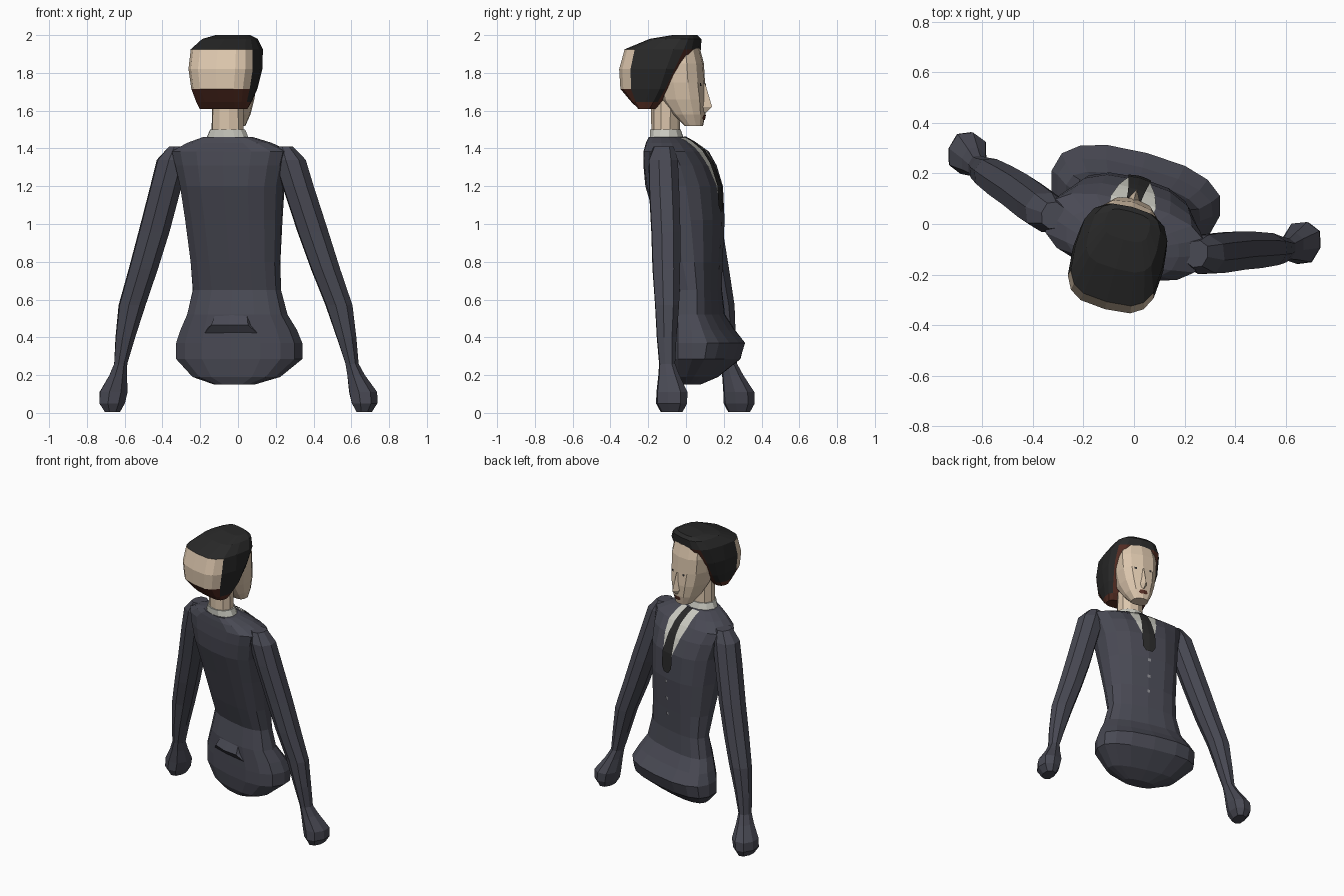
import bpy, bmesh, math
from mathutils import Matrix, Vector
from mathutils.bvhtree import BVHTree

# The figure is symmetric in its own frame, then turned 15 degrees
PLACE = Matrix.Translation((-0.024, 0.006, 0)) @ Matrix.Rotation(math.radians(-15), 4, 'Z')


def material(name, rgb):
    m = bpy.data.materials.new(name)
    m.diffuse_color = (*rgb, 1)
    return m


SUIT = material("suit_grey", (0.066, 0.067, 0.088))
SKIN = material("skin", (0.72, 0.57, 0.42))
BLACK = material("hair_black", (0.022, 0.022, 0.022))
BROWN = material("hair_brown", (0.095, 0.028, 0.018))
WHITE = material("shirt_white", (0.60, 0.60, 0.54))
BUTTON = material("button_grey", (0.25, 0.25, 0.27))


def finish(name, bm, mats, rule=None):
    """Paint faces by rule, place in the world, return a tree of the surface."""
    bm.normal_update()
    if rule:
        for f in bm.faces:
            f.material_index = rule(f.calc_center_median(), f.normal)
    tree = BVHTree.FromBMesh(bm)
    bm.transform(PLACE)
    me = bpy.data.meshes.new(name)
    bm.to_mesh(me)
    bm.free()
    for m in mats:
        me.materials.append(m)
    bpy.context.collection.objects.link(bpy.data.objects.new(name, me))
    return tree


def loft(name, rings, n, e, mats, rule=None):
    """Rings: (z, centre x, half width, back y, widest y, front y), bottom to top."""
    bm = bmesh.new()
    rows = []
    for z, cx, w, vb, vc, vf in rings:
        row = []
        for i in range(n):
            a = 2 * math.pi * i / n
            c, s = math.cos(a), math.sin(a)
            px = math.copysign(abs(c) ** e, c)
            py = math.copysign(abs(s) ** e, s)
            row.append(bm.verts.new((cx + w * px, vc + py * (vf - vc if s > 0 else vc - vb), z)))
        rows.append(row)
    for r0, r1 in zip(rows, rows[1:]):
        for i in range(n):
            j = (i + 1) % n
            bm.faces.new((r0[i], r0[j], r1[j], r1[i]))
    bm.faces.new(rows[0][::-1])
    bm.faces.new(rows[-1])
    bmesh.ops.recalc_face_normals(bm, faces=bm.faces)
    return finish(name, bm, mats, rule)


def decal(name, tree, outline, mat, lift, cx=0.0, steps=4, cols=4):
    """Thin patch laid on the front of a surface; outline: (z, half width), top down."""
    pts = []
    for (z0, w0), (z1, w1) in zip(outline, outline[1:]):
        pts += [(z0 + (z1 - z0) * k / steps, w0 + (w1 - w0) * k / steps) for k in range(steps)]
    pts.append(outline[-1])
    bm = bmesh.new()
    rows = []
    for z, w in pts:
        row = []
        for k in range(cols + 1):
            x = cx + w * (2 * k / cols - 1)
            hit, nor, _, _ = tree.ray_cast(Vector((x, 1, z)), Vector((0, -1, 0)))
            if hit is None:
                hit, nor = Vector((x, 0, z)), Vector((0, 1, 0))
            row.append(bm.verts.new(hit + nor * lift))
        rows.append(row)
    for a, b in zip(rows, rows[1:]):
        for k in range(cols):
            bm.faces.new((a[k], a[k + 1], b[k + 1], b[k]))
    finish(name, bm, [mat])


# Jacket and hips
torso = loft("torso", [
    (0.15, 0, 0.11, -0.025, 0.02, 0.06),
    (0.19, 0, 0.24, -0.045, 0.06, 0.14),
    (0.285, 0, 0.345, -0.06, 0.12, 0.255),
    (0.37, 0, 0.345, -0.06, 0.12, 0.285),
    (0.44, 0, 0.318, -0.06, 0.11, 0.225),
    (0.52, 0, 0.275, -0.06, 0.08, 0.175),
    (0.65, 0, 0.242, -0.035, 0.07, 0.165),
    (0.80, 0, 0.245, -0.085, 0.04, 0.172),
    (1.02, 0, 0.262, -0.15, 0.00, 0.184),
    (1.20, 0, 0.280, -0.205, -0.03, 0.174),
    (1.31, 0, 0.305, -0.212, -0.045, 0.135),
    (1.385, 0, 0.325, -0.208, -0.05, 0.085),
    (1.43, 0, 0.23, -0.205, -0.08, 0.03),
    (1.46, 0, 0.135, -0.20, -0.11, -0.025),
], 16, 0.8, [SUIT])

# Hem fold at the back of the jacket
loft("jacket_hem", [
    (0.42, 0, 0.175, -0.056, 0.0, 0.03),
    (0.465, 0, 0.12, -0.095, 0.0, 0.03),
    (0.53, 0, 0.10, -0.052, 0.0, 0.03),
], 8, 0.5, [SUIT])

# Shirt front, tie and jacket buttons
decal("shirt_front", torso, [(1.455, 0.08), (1.38, 0.092), (1.28, 0.068), (1.13, 0.025)], WHITE, 0.004)
decal("tie", torso, [(1.455, 0.026), (1.36, 0.03), (1.2, 0.045), (1.1, 0.045), (1.065, 0.02)], BLACK, 0.009)
for z in (1.0, 0.88, 0.77):
    decal("jacket_button", torso, [(z + 0.01, 0.01), (z - 0.01, 0.01)], BUTTON, 0.006, steps=1, cols=1)

# Arms with closed hands
ARM = [  # z, x, half width, y, half depth
    (0.005, 0.69, 0.04, 0.10, 0.06), (0.05, 0.692, 0.07, 0.10, 0.085),
    (0.11, 0.684, 0.077, 0.10, 0.085), (0.20, 0.652, 0.048, 0.075, 0.058),
    (0.26, 0.634, 0.036, 0.06, 0.044), (0.40, 0.606, 0.054, 0.05, 0.054),
    (0.57, 0.567, 0.074, 0.042, 0.066), (0.76, 0.50, 0.08, 0.02, 0.076),
    (0.96, 0.435, 0.085, 0.0, 0.08), (1.20, 0.362, 0.086, -0.03, 0.083),
    (1.34, 0.32, 0.088, -0.045, 0.08), (1.41, 0.295, 0.045, -0.05, 0.055),
]
for side, s in (("left", -1), ("right", 1)):
    loft("arm_" + side, [(z, s * x, w, y - d, y, y + d) for z, x, w, y, d in ARM], 8, 0.85, [SUIT])

# Shirt collar and neck
loft("collar", [(1.45, 0, 0.118, -0.198, -0.12, -0.02), (1.50, 0, 0.096, -0.2, -0.12, -0.036)],
     12, 1, [WHITE])
loft("neck", [(1.46, 0, 0.088, -0.192, -0.12, -0.043), (1.66, 0, 0.085, -0.195, -0.12, -0.04)],
     10, 1, [SKIN])

# Face and nose
face = loft("face", [
    (1.52, 0, 0.055, -0.01, 0.03, 0.085),
    (1.58, 0, 0.088, -0.07, 0.0, 0.097),
    (1.66, 0, 0.115, -0.14, -0.03, 0.10),
    (1.75, 0, 0.132, -0.15, -0.04, 0.092),
    (1.85, 0, 0.138, -0.15, -0.04, 0.084),
    (1.93, 0, 0.125, -0.15, -0.04, 0.062),
], 12, 0.8, [SKIN])
loft("nose", [(1.59, 0, 0.02, 0.06, 0.08, 0.104), (1.62, 0, 0.03, 0.06, 0.08, 0.137),
              (1.74, 0, 0.01, 0.06, 0.08, 0.10)], 4, 1, [SKIN])
for s in (-1, 1):
    decal("eye", face, [(1.745, 0.008), (1.73, 0.008)], BLACK, 0.005, cx=s * 0.052, steps=1, cols=1)
decal("mouth", face, [(1.578, 0.022), (1.562, 0.03), (1.552, 0.02)], BROWN, 0.005, steps=1)


# Hair: brown lower edge and hairline, bare patch at the back, black elsewhere
def hair_rule(c, n):
    back = n.y < -0.4
    if c.z < 1.645 or (back and c.z < 1.71) or (n.y > 0.62 and c.z < 1.91):
        return 1
    return 2 if back and c.z < 1.91 else 0


loft("hair", [
    (1.61, 0, 0.13, -0.25, -0.20, -0.15),
    (1.645, 0, 0.145, -0.288, -0.19, -0.115),
    (1.715, 0, 0.168, -0.35, -0.16, -0.065),
    (1.82, 0, 0.185, -0.355, -0.15, 0.0),
    (1.925, 0, 0.178, -0.325, -0.14, 0.06),
    (1.98, 0, 0.14, -0.19, -0.08, 0.064),
    (2.0, 0, 0.09, -0.07, -0.01, 0.045),
], 16, 0.62, [BLACK, BROWN, SKIN], hair_rule)
